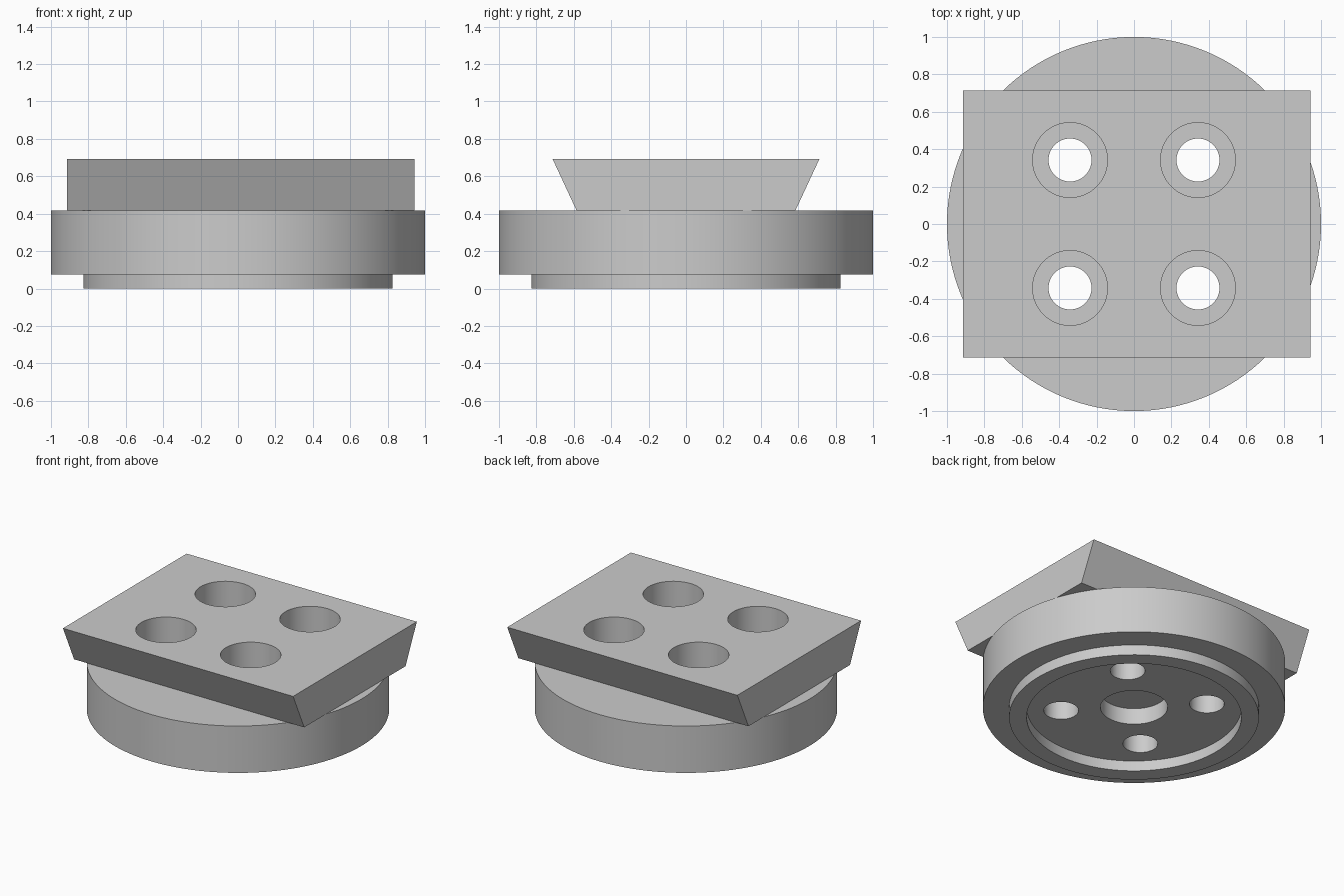
import bpy
import bmesh
import math

cube = bpy.data.objects.get("Cube")
if cube:
    bpy.data.objects.remove(cube, do_unlink=True)

# One plain grey metal
metal = bpy.data.materials.new("grey_metal")
metal.use_nodes = True
GREY = (0.6, 0.6, 0.6, 1)
metal.diffuse_color = GREY
metal.node_tree.nodes["Principled BSDF"].inputs["Base Color"].default_value = GREY

# Key dimensions
BOSS_Z, DISC_Z, TOP_Z = 0.075, 0.417, 0.692
X_LEFT, X_RIGHT = -0.914, 0.944
HOLE_POS, HOLE_R, BORE_R = 0.342, 0.115, 0.2
BORE_Z = 0.44


def finish(name, bm):
    bmesh.ops.recalc_face_normals(bm, faces=bm.faces)
    mesh = bpy.data.meshes.new(name)
    bm.to_mesh(mesh)
    bm.free()
    mesh.materials.append(metal)
    obj = bpy.data.objects.new(name, mesh)
    bpy.context.collection.objects.link(obj)
    return obj


def lathe(name, profile, steps, center=(0, 0)):
    """Revolve (radius, z) points about a vertical axis and cap both ends."""
    bm = bmesh.new()
    verts = [bm.verts.new((r, 0, z)) for r, z in profile]
    edges = [bm.edges.new(pair) for pair in zip(verts, verts[1:])]
    bmesh.ops.spin(bm, geom=verts + edges, cent=(0, 0, 0), axis=(0, 0, 1),
                   angle=math.tau, steps=steps)
    bmesh.ops.remove_doubles(bm, verts=bm.verts, dist=1e-4)
    bmesh.ops.holes_fill(bm, edges=[e for e in bm.edges if e.is_boundary], sides=0)
    bmesh.ops.translate(bm, verts=bm.verts, vec=(*center, 0))
    return finish(name, bm)


# Round base: blind centre hole, recessed underside, locating rim, wide disc
base = lathe("round_base", [
    (0.222, 0.193), (0.222, BOSS_Z), (0.71, BOSS_Z), (0.71, 0),
    (0.826, 0), (0.826, BOSS_Z), (1, BOSS_Z), (1, DISC_Z)], 128)

# Dovetail block: trapezoid section extruded along x
bm = bmesh.new()
section = [(-0.585, DISC_Z), (0.585, DISC_Z), (0.713, TOP_Z), (-0.713, TOP_Z)]
face = bm.faces.new([bm.verts.new((X_LEFT, y, z)) for y, z in section])
ext = bmesh.ops.extrude_face_region(bm, geom=[face])
moved = [v for v in ext["geom"] if isinstance(v, bmesh.types.BMVert)]
bmesh.ops.translate(bm, verts=moved, vec=(X_RIGHT - X_LEFT, 0, 0))
dovetail = finish("dovetail_block", bm)

# Four counterbored screw holes through both parts
for sx in (-1, 1):
    for sy in (-1, 1):
        cutter = lathe("screw_hole_cutter", [
            (HOLE_R, -0.2), (HOLE_R, BORE_Z), (BORE_R, BORE_Z), (BORE_R, 1)],
            64, (sx * HOLE_POS, sy * HOLE_POS))
        cutter.hide_render = True
        for part in (base, dovetail):
            mod = part.modifiers.new("screw_hole", 'BOOLEAN')
            mod.operation = 'DIFFERENCE'
            mod.solver = 'EXACT'
            mod.object = cutter
            bpy.context.view_layer.objects.active = part
            bpy.ops.object.modifier_apply(modifier=mod.name)
        bpy.data.objects.remove(cutter, do_unlink=True)

# Smooth round walls, sharp machined edges
bpy.ops.object.select_all(action='DESELECT')
for part in (base, dovetail):
    part.select_set(True)
    bpy.context.view_layer.objects.active = part
bpy.ops.object.shade_smooth_by_angle(angle=math.radians(30))
